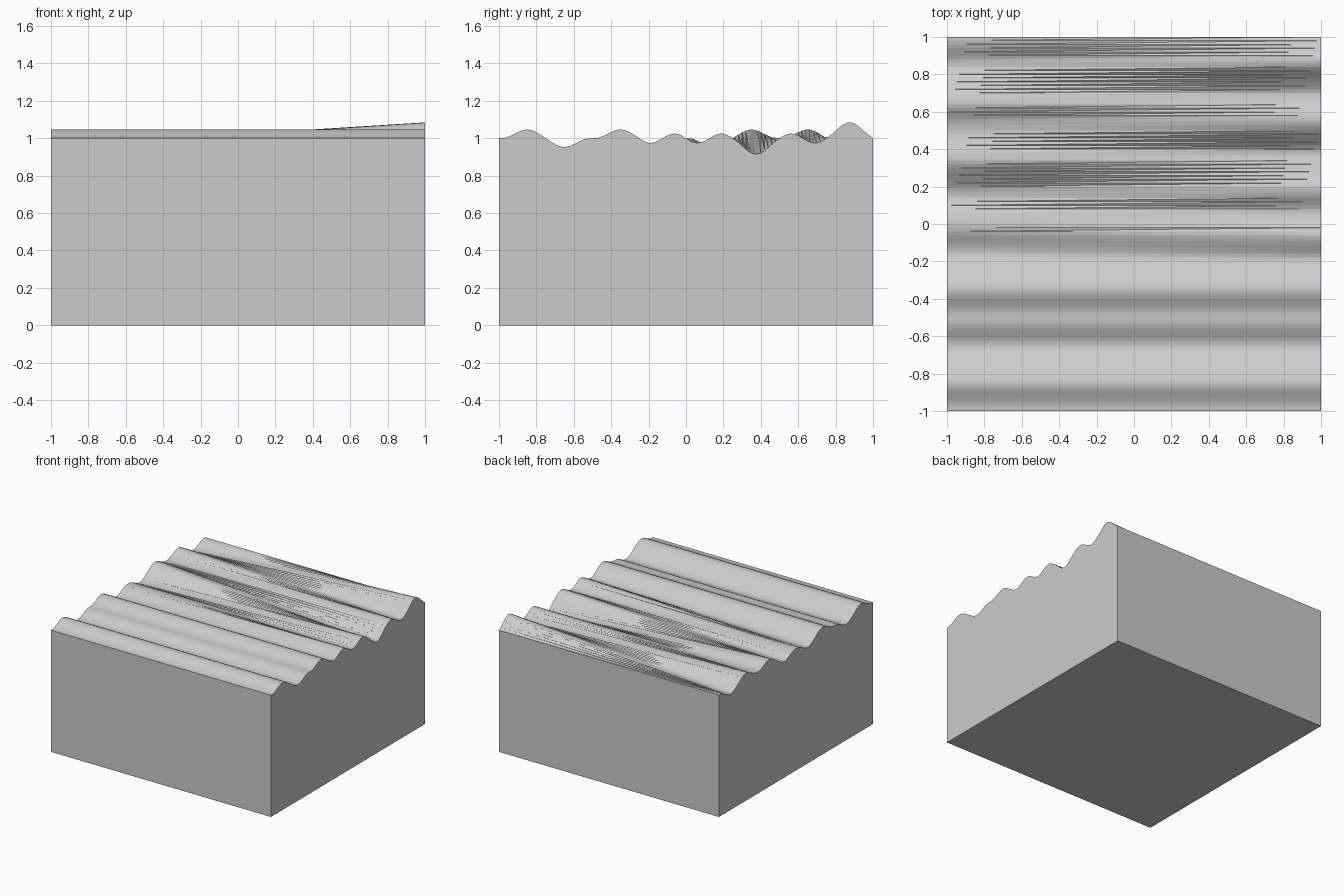
import bpy
import bmesh

cube = bpy.data.objects.get("Cube")
if cube:
    bpy.data.objects.remove(cube, do_unlink=True)

SEGMENTS = 100
WAVE = 0.17
# Slope of the ripple at evenly spaced rows, front to back, on each side
SLOPES_MINUS_X = [0, -1, 0, -1, 0, 1, 0, -1, 0]
SLOPES_PLUS_X = [0, -1, 0, -1, -1, -1, 1, 1, -1]


def ripple(slopes, u):
    """Gradient noise height at u in 0..1 along the block."""
    pos = u * (len(slopes) - 1)
    i = min(int(pos), len(slopes) - 2)
    t = pos - i
    s = t ** 3 * (t * (6 * t - 15) + 10)
    return WAVE * (slopes[i] * t * (1 - s) + slopes[i + 1] * (t - 1) * s)


def make_material(name, value):
    mat = bpy.data.materials.new(name)
    mat.use_nodes = True
    color = (value, value, value, 1)
    mat.diffuse_color = color
    for node in mat.node_tree.nodes:
        if node.type == "BSDF_PRINCIPLED":
            node.inputs["Base Color"].default_value = color
    return mat


bm = bmesh.new()


def edge_row(x, slopes):
    row = []
    for k in range(SEGMENTS + 1):
        u = k / SEGMENTS
        row.append(bm.verts.new((x, 2 * u - 1, 1 + ripple(slopes, u))))
    return row


# Rippled top, ruled straight across between the two side profiles
low = edge_row(-1, SLOPES_MINUS_X)
high = edge_row(1, SLOPES_PLUS_X)
for k in range(SEGMENTS):
    bm.faces.new((low[k], high[k], high[k + 1]))
    bm.faces.new((low[k], high[k + 1], low[k + 1]))

# Flat walls and base
a, b, c, d = [bm.verts.new((x, y, 0)) for x, y in ((-1, -1), (1, -1), (1, 1), (-1, 1))]
bm.faces.new((a, b, high[0], low[0]))
bm.faces.new((c, d, low[-1], high[-1]))
bm.faces.new([b, c] + high[::-1])
bm.faces.new([d, a] + low)
bm.faces.new((d, c, b, a))
bmesh.ops.recalc_face_normals(bm, faces=bm.faces)

mesh = bpy.data.meshes.new("rippled_block")
bm.to_mesh(mesh)
bm.free()
mesh.materials.append(make_material("plain grey", 0.6))
block = bpy.data.objects.new("rippled_block", mesh)
bpy.context.collection.objects.link(block)

# Smooth ripples, sharp block edges
bpy.ops.object.select_all(action="DESELECT")
block.select_set(True)
bpy.context.view_layer.objects.active = block
bpy.ops.object.shade_smooth_by_angle(angle=0.6)
